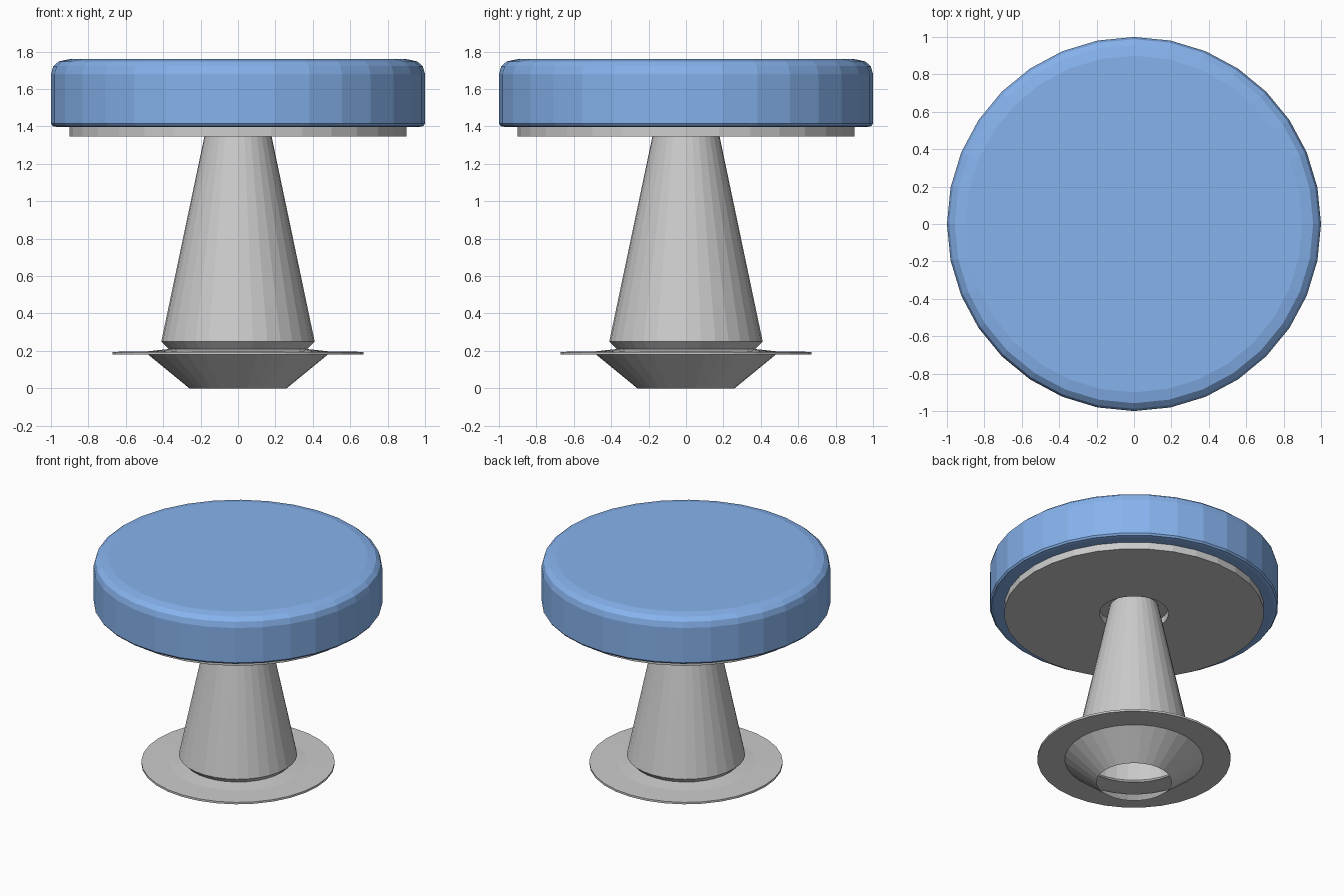
import bpy, bmesh
from math import cos, sin, tau

if "Cube" in bpy.data.objects:
    bpy.data.objects.remove(bpy.data.objects["Cube"])

SIDES = 32


def lathe(name, profile, cap_bottom=False, cap_top=False):
    """Revolve (radius, z) points, ordered so that the surface faces outward."""
    bm = bmesh.new()
    rings = [[bm.verts.new((r * cos(tau * i / SIDES), r * sin(tau * i / SIDES), z))
              for i in range(SIDES)] for r, z in profile]
    for a, b in zip(rings, rings[1:]):
        for i in range(SIDES):
            j = (i + 1) % SIDES
            bm.faces.new((a[i], a[j], b[j], b[i]))
    if cap_bottom:
        bm.faces.new(rings[0][::-1])
    if cap_top:
        bm.faces.new(rings[-1])
    mesh = bpy.data.meshes.new(name)
    bm.to_mesh(mesh)
    bm.free()
    obj = bpy.data.objects.new(name, mesh)
    bpy.context.collection.objects.link(obj)
    return obj


# Hollow foot: open cone below a thin floor flange
lathe("base_flange", [(0.26, 0), (0.48, 0.18), (0.67, 0.18), (0.67, 0.195),
                      (0.48, 0.198), (0.37, 0.21)])

# Tapered post, with a chamfered lower lip
lathe("post", [(0.37, 0.21), (0.41, 0.25), (0.18, 1.345), (0.168, 1.395)])

# Seat support plate with a recess around the post
lathe("seat_plate", [(0.168, 1.395), (0.24, 1.395), (0.24, 1.345),
                     (0.9, 1.345), (0.9, 1.4)])

# Cushion with a rounded top edge and a small lower bevel
cushion = lathe("seat_cushion", [(0.97, 1.398), (0.99, 1.402), (1.0, 1.415),
                                 (1.0, 1.68), (0.988, 1.722), (0.958, 1.748),
                                 (0.90, 1.76)], cap_bottom=True, cap_top=True)
blue = bpy.data.materials.new("blue_upholstery")
blue.diffuse_color = (0.24, 0.45, 0.85, 1)
blue.use_nodes = True
blue.node_tree.nodes["Principled BSDF"].inputs["Base Color"].default_value = blue.diffuse_color
cushion.data.materials.append(blue)
